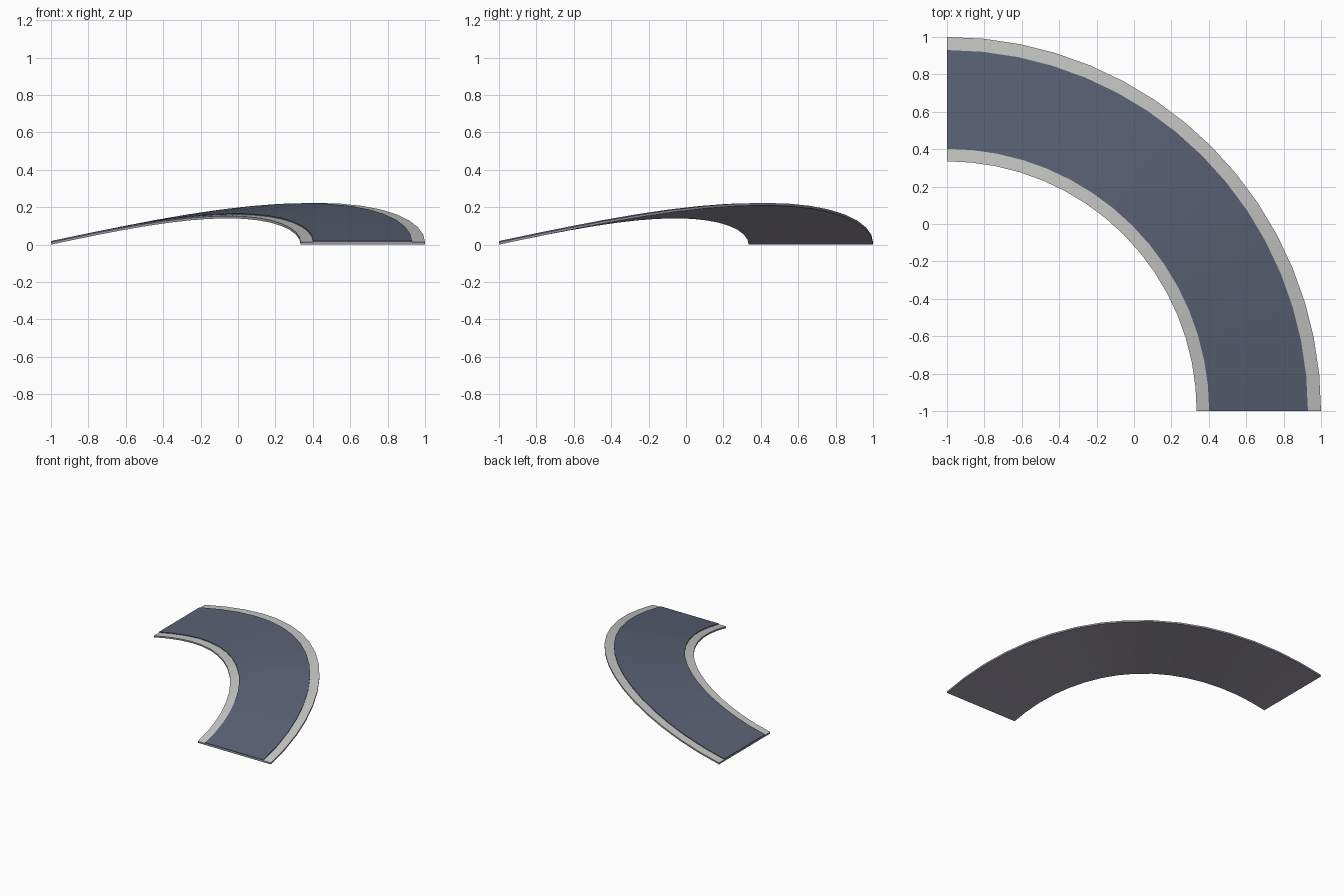
import bpy, math

if "Cube" in bpy.data.objects:
    bpy.data.objects.remove(bpy.data.objects["Cube"])

SEGS = 16
RISE = 0.105          # hump height per unit of radius: banks the outer edge up
CX = CY = -1.0


def material(name, rgb):
    m = bpy.data.materials.new(name)
    m.diffuse_color = (*rgb, 1)
    m.use_nodes = True
    m.node_tree.nodes["Principled BSDF"].inputs["Base Color"].default_value = m.diffuse_color
    return m


curb = material("light grey curb", (0.58, 0.58, 0.57))
asphalt = material("slate road surface", (0.105, 0.125, 0.18))
base = material("purple grey base", (0.33, 0.31, 0.37))


def point(r, t, dz):
    a = t * math.pi / 2
    return (CX + r * math.cos(a), CY + r * math.sin(a),
            r * RISE * math.sin(2 * a) + dz)


def sweep(name, profile, mats, side_mats, end_mat):
    """Sweep a closed (radius, height) profile round the humped quarter bend."""
    n = len(profile)
    verts = [point(r, i / SEGS, z) for i in range(SEGS + 1) for r, z in profile]
    faces, idx = [], []
    for i in range(SEGS):
        for j in range(n):
            k = (j + 1) % n
            faces.append((i * n + j, i * n + k, (i + 1) * n + k, (i + 1) * n + j))
            idx.append(side_mats[j])
    faces += [tuple(reversed(range(n))), tuple(SEGS * n + j for j in range(n))]
    idx += [end_mat, end_mat]
    me = bpy.data.meshes.new(name)
    me.from_pydata(verts, [], faces)
    for m in mats:
        me.materials.append(m)
    for p, m in zip(me.polygons, idx):
        p.material_index = m
    ob = bpy.data.objects.new(name, me)
    bpy.context.collection.objects.link(ob)
    # consistent outward normals
    import bmesh
    bm = bmesh.new()
    bm.from_mesh(me)
    bmesh.ops.recalc_face_normals(bm, faces=bm.faces)
    bm.to_mesh(me)
    bm.free()
    return ob


# slab: underside, outer wall, curb top, inner wall
sweep("bend_slab", [(1.335, 0), (2.0, 0), (2.0, 0.013), (1.335, 0.013)],
      [base, curb], [0, 0, 1, 0], 0)
# thin road surface between the curbs
sweep("road_surface", [(1.402, 0.012), (1.93, 0.012), (1.93, 0.019), (1.402, 0.019)],
      [asphalt], [0, 0, 0, 0], 0)
